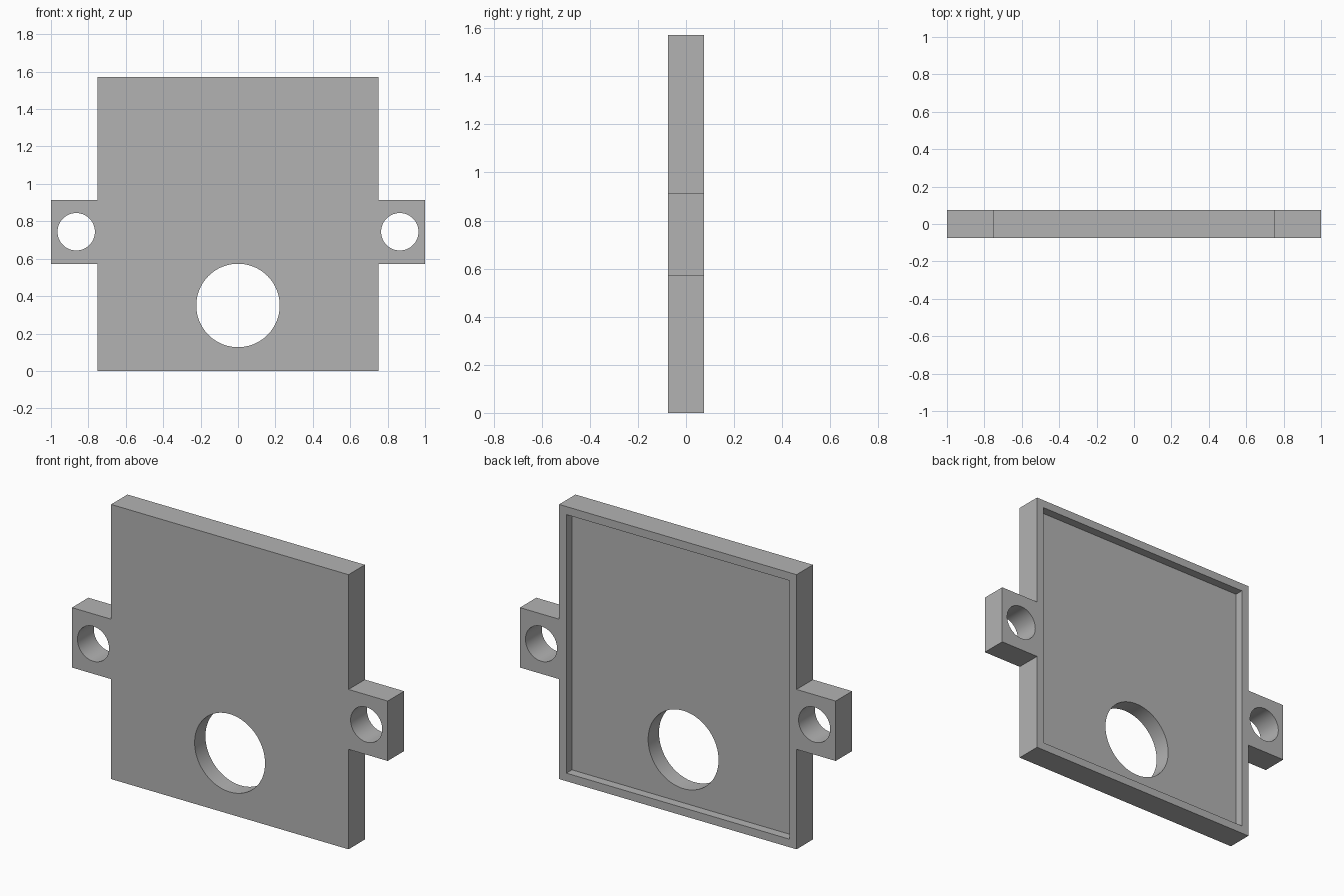
import bpy
import bmesh
import math
from mathutils import Matrix

old = bpy.data.objects.get("Cube")
if old:
    bpy.data.objects.remove(old, do_unlink=True)

HALF_DEPTH = 0.074
HALF_WIDTH, HEIGHT = 0.752, 1.572
TAB_LOW, TAB_HIGH = 0.572, 0.915
RIM, RECESS = 0.046, 0.05

grey = bpy.data.materials.new("plain grey")
grey.use_nodes = True
colour = (0.45, 0.45, 0.45, 1)
grey.diffuse_color = colour
grey.node_tree.nodes["Principled BSDF"].inputs["Base Color"].default_value = colour


def add_object(name, bm):
    bmesh.ops.recalc_face_normals(bm, faces=bm.faces)
    mesh = bpy.data.meshes.new(name)
    bm.to_mesh(mesh)
    bm.free()
    mesh.materials.append(grey)
    obj = bpy.data.objects.new(name, mesh)
    bpy.context.collection.objects.link(obj)
    return obj


def cut(target, cutter):
    mod = target.modifiers.new(cutter.name, "BOOLEAN")
    mod.operation = "DIFFERENCE"
    mod.solver = "EXACT"
    mod.object = cutter
    bpy.context.view_layer.objects.active = target
    bpy.ops.object.modifier_apply(modifier=mod.name)
    bpy.data.objects.remove(cutter, do_unlink=True)


def round_cutter(name, x, z, radius):
    bm = bmesh.new()
    place = Matrix.Translation((x, 0, z)) @ Matrix.Rotation(math.pi / 2, 4, "X")
    bmesh.ops.create_cone(bm, cap_ends=True, segments=96, radius1=radius,
                          radius2=radius, depth=1, matrix=place)
    return add_object(name, bm)


# Plate with a mounting tab on each side, extruded from one outline
half = [(HALF_WIDTH, 0), (HALF_WIDTH, TAB_LOW), (1, TAB_LOW),
        (1, TAB_HIGH), (HALF_WIDTH, TAB_HIGH), (HALF_WIDTH, HEIGHT)]
outline = half + [(-x, z) for x, z in reversed(half)]
bm = bmesh.new()
front = bm.faces.new([bm.verts.new((x, -HALF_DEPTH, z)) for x, z in outline])
grown = bmesh.ops.extrude_face_region(bm, geom=[front], use_keep_orig=True)
moved = [v for v in grown["geom"] if isinstance(v, bmesh.types.BMVert)]
bmesh.ops.translate(bm, verts=moved, vec=(0, 2 * HALF_DEPTH, 0))
plate = add_object("cover_plate", bm)

# Shallow recess in the back, leaving a thin rim
bm = bmesh.new()
size = (2 * (HALF_WIDTH - RIM), 2 * RECESS, HEIGHT - 2 * RIM)
bmesh.ops.create_cube(bm, size=1, matrix=Matrix.Translation((0, HALF_DEPTH, HEIGHT / 2))
                      @ Matrix.Diagonal((*size, 1)))
cut(plate, add_object("back_recess", bm))

# Large opening and the two tab holes
cut(plate, round_cutter("main_opening", 0, 0.35, 0.223))
for side, name in ((-1, "right_tab_hole"), (1, "left_tab_hole")):
    cut(plate, round_cutter(name, side * 0.865, 0.744, 0.1))

# Smooth hole walls, crisp edges elsewhere
plate.select_set(True)
bpy.context.view_layer.objects.active = plate
bpy.ops.object.shade_smooth_by_angle(angle=math.radians(30))
